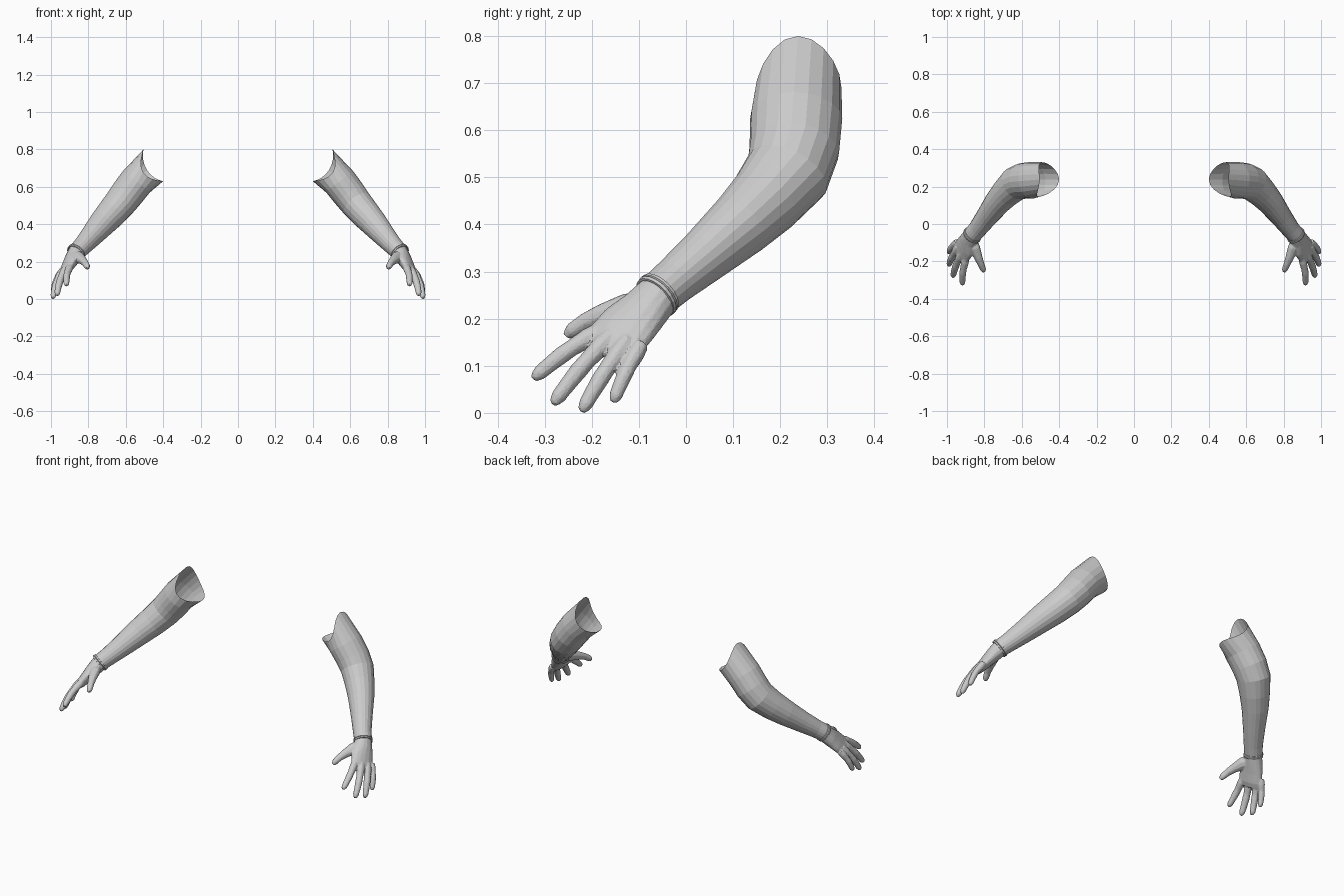
import bpy, bmesh, math
from mathutils import Vector

if "Cube" in bpy.data.objects:
    bpy.data.objects.remove(bpy.data.objects["Cube"])

OUT = Vector((0.72, -0.05, 0.69))   # outer / back-of-hand side of the limb


def frame(t):
    v = (OUT - t * OUT.dot(t)).normalized()
    return v.cross(t), v


def ring(c, t, ru, rv, n):
    u, v = frame(t)
    return [c + u * ru * math.cos(2 * math.pi * i / n) + v * rv * math.sin(2 * math.pi * i / n)
            for i in range(n)]


def rings(secs, n):
    # secs: (x, y, z, radius across, radius outward)
    pts = [Vector(s[:3]) for s in secs]
    out = []
    for i, s in enumerate(secs):
        t = (pts[min(i + 1, len(pts) - 1)] - pts[max(i - 1, 0)]).normalized()
        out.append(ring(pts[i], t, s[3], s[4], n))
    return out


def loft(bm, loops, caps=False, closed=False):
    vs = [[bm.verts.new(p) for p in l] for l in loops]
    n = len(vs[0])
    pairs = list(zip(vs, vs[1:])) + ([(vs[-1], vs[0])] if closed else [])
    for a, b in pairs:
        for i in range(n):
            j = (i + 1) % n
            bm.faces.new((a[i], a[j], b[j], b[i]))
    if caps:
        bm.faces.new(vs[0])
        bm.faces.new(vs[-1])


def finish(bm, name):
    bmesh.ops.recalc_face_normals(bm, faces=bm.faces)
    me = bpy.data.meshes.new(name)
    bm.to_mesh(me)
    bm.free()
    ob = bpy.data.objects.new(name, me)
    bpy.context.collection.objects.link(ob)
    return ob


def mirror(ob):
    m = ob.modifiers.new("mirror", "MIRROR")
    m.use_axis[0] = True
    m.use_mirror_merge = False


# Arm: open shoulder rim with a dipped edge, elbow, tapering forearm
N = 20
rim = []
for i in range(N):
    c, s = math.cos(2 * math.pi * i / N), math.sin(2 * math.pi * i / N)
    dip = c * c * (0.045 - 0.01 * c)
    rim.append(Vector((0.4525 + 0.0525 * s + dip, 0.238 + 0.092 * c, 0.715 + 0.085 * s - 0.7 * dip)))
arm_secs = [
    (0.545, 0.234, 0.625, 0.098, 0.092),
    (0.595, 0.230, 0.560, 0.096, 0.090),
    (0.635, 0.215, 0.508, 0.092, 0.086),
    (0.683, 0.168, 0.452, 0.080, 0.080),
    (0.730, 0.115, 0.400, 0.070, 0.072),
    (0.790, 0.035, 0.330, 0.057, 0.059),
    (0.835, -0.025, 0.280, 0.050, 0.050),
    (0.865, -0.060, 0.250, 0.048, 0.047)]
bm = bmesh.new()
loft(bm, [rim] + rings(arm_secs, N))
mirror(finish(bm, "arm"))

# Wrist band: thin raised ring
wrist = Vector((0.865, -0.060, 0.250))
axis = Vector((0.50, -0.62, -0.60)).normalized()
prof = [(-0.010, 0.046), (-0.009, 0.051), (-0.002, 0.052), (0.0, 0.049),
        (0.002, 0.052), (0.009, 0.051), (0.010, 0.046)]
bm = bmesh.new()
loft(bm, [ring(wrist + axis * d, axis, r, r, N) for d, r in prof], closed=True)
mirror(finish(bm, "wrist_band"))

# Hand: palm, thumb and four fingers fused together
bm = bmesh.new()
palm = [
    (0.862, -0.056, 0.253, 0.047, 0.045),
    (0.884, -0.088, 0.218, 0.055, 0.040),
    (0.902, -0.122, 0.186, 0.066, 0.033),
    (0.922, -0.154, 0.150, 0.067, 0.026),
    (0.932, -0.172, 0.132, 0.058, 0.017)]
loft(bm, rings(palm, 16), caps=True)

thumb = [
    (0.872, -0.080, 0.230, 0.030, 0.028),
    (0.852, -0.130, 0.222, 0.034, 0.028),
    (0.832, -0.180, 0.208, 0.024, 0.022),
    (0.818, -0.215, 0.193, 0.019, 0.018),
    (0.807, -0.242, 0.175, 0.017, 0.016),
    (0.802, -0.254, 0.164, 0.010, 0.010)]
loft(bm, rings(thumb, 10), caps=True)

fingers = [   # base, tip, radius
    ((0.898, -0.185, 0.172), (0.917, -0.325, 0.072), 0.0185),
    ((0.922, -0.160, 0.162), (0.968, -0.283, 0.018), 0.0190),
    ((0.940, -0.128, 0.148), (0.990, -0.222, 0.002), 0.0185),
    ((0.948, -0.098, 0.140), (0.990, -0.155, 0.022), 0.0170)]
shape = [(-0.05, 1.0), (0.15, 1.15), (0.4, 0.98), (0.55, 1.02), (0.75, 0.92), (0.9, 0.85), (0.97, 0.6), (1.0, 0.3)]
for b, e, r in fingers:
    b, e = Vector(b), Vector(e)
    secs = []
    for k, f in shape:
        p = b.lerp(e, k) + OUT * 0.010 * math.sin(math.pi * max(k, 0))
        secs.append((*p, r * f, r * f))
    loft(bm, rings(secs, 10), caps=True)

hand = finish(bm, "hand")
rm = hand.modifiers.new("fuse", "REMESH")
rm.mode = "VOXEL"
rm.voxel_size = 0.004
sm = hand.modifiers.new("soften", "SMOOTH")
sm.factor = 0.5
sm.iterations = 3
dc = hand.modifiers.new("facets", "DECIMATE")
dc.ratio = 0.2
mirror(hand)
